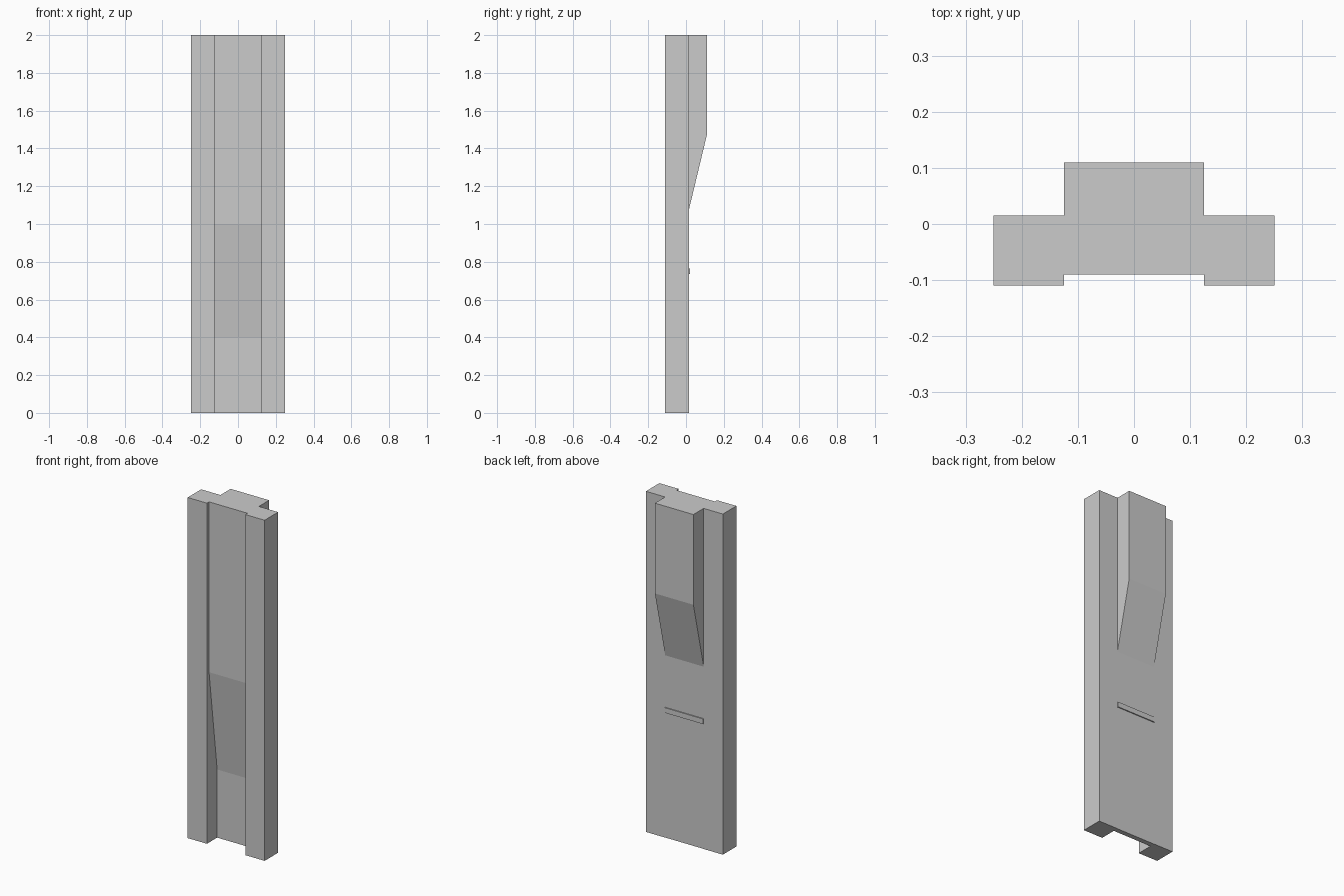
import bpy
import bmesh

if "Cube" in bpy.data.objects:
    bpy.data.objects.remove(bpy.data.objects["Cube"])


def extrude_x(name, profile, x0, x1):
    """Extrude a (y, z) profile from x0 to x1."""
    bm = bmesh.new()
    face = bm.faces.new([bm.verts.new((x0, y, z)) for y, z in profile])
    new = bmesh.ops.extrude_face_region(bm, geom=[face])["geom"]
    verts = [v for v in new if isinstance(v, bmesh.types.BMVert)]
    bmesh.ops.translate(bm, vec=(x1 - x0, 0, 0), verts=verts)
    bmesh.ops.recalc_face_normals(bm, faces=bm.faces)
    mesh = bpy.data.meshes.new(name)
    bm.to_mesh(mesh)
    bm.free()
    obj = bpy.data.objects.new(name, mesh)
    bpy.context.collection.objects.link(obj)
    return obj


def rect(y0, y1, z0, z1):
    return [(y0, z0), (y1, z0), (y1, z1), (y0, z1)]


HALF = 0.125   # half width of the centre panel
BACK = 0.015   # back plane of the pillars

# Side pillars
for side, x0 in (("left", -0.25), ("right", HALF)):
    extrude_x(side + "_pillar", rect(-0.11, BACK, 0, 2), x0, x0 + HALF)

# Centre panel: thin at the bottom, sloping out to the front and then the back
panel_profile = [
    (-0.015, 0), (BACK - 0.001, 0), (BACK - 0.001, 1.07), (0.11, 1.47),
    (0.11, 2), (-0.09, 2), (-0.09, 1.0), (-0.015, 0.4),
]
extrude_x("centre_panel", panel_profile, -HALF, HALF)

# Thin ledge across the back
extrude_x("back_ledge", rect(BACK - 0.005, 0.02, 0.735, 0.765), -HALF, HALF)
